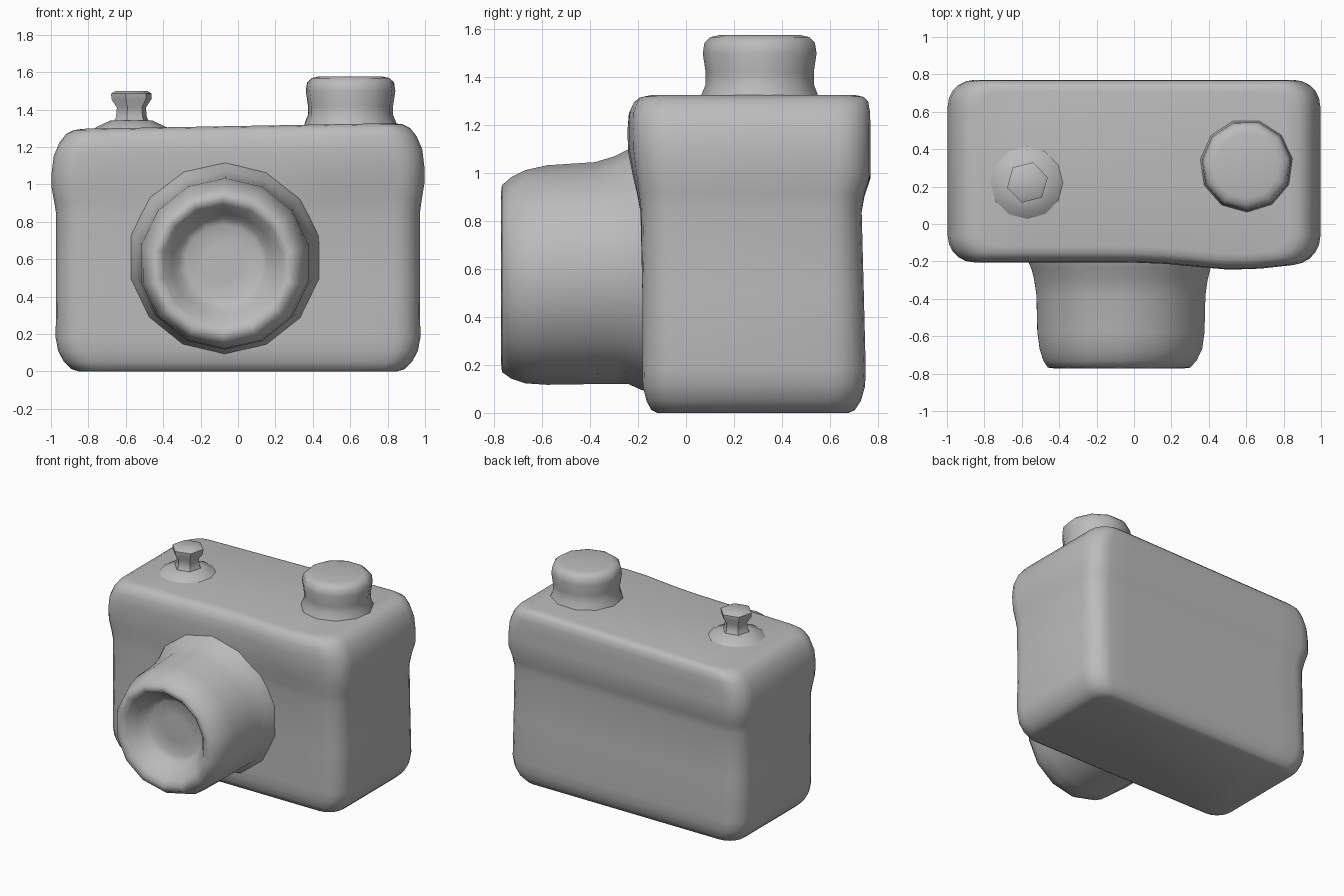
import bpy, bmesh, math
from mathutils import Vector

if "Cube" in bpy.data.objects:
    bpy.data.objects.remove(bpy.data.objects["Cube"])

grey = bpy.data.materials.new("warm_grey")
grey.diffuse_color = (0.5, 0.5, 0.5, 1)
grey.use_nodes = True
grey.node_tree.nodes["Principled BSDF"].inputs["Base Color"].default_value = grey.diffuse_color


def loft(name, rings, angle):
    """Skin a list of closed point rings and cap both ends."""
    bm = bmesh.new()
    vs = [[bm.verts.new(p) for p in ring] for ring in rings]
    n = len(vs[0])
    for a, b in zip(vs, vs[1:]):
        for i in range(n):
            bm.faces.new((a[i], a[(i + 1) % n], b[(i + 1) % n], b[i]))
    bm.faces.new(vs[0][::-1])
    bm.faces.new(vs[-1])
    bmesh.ops.recalc_face_normals(bm, faces=bm.faces)
    me = bpy.data.meshes.new(name)
    bm.to_mesh(me)
    bm.free()
    me.materials.append(grey)
    ob = bpy.data.objects.new(name, me)
    bpy.context.collection.objects.link(ob)
    bpy.ops.object.select_all(action='DESELECT')
    ob.select_set(True)
    bpy.context.view_layer.objects.active = ob
    bpy.ops.object.shade_smooth_by_angle(angle=math.radians(angle))
    return ob


def circle(cx, cy, cz, r, n, axis, turn=0.0):
    pts = []
    for i in range(n):
        t = math.tau * i / n + turn
        u, v = r * math.cos(t), r * math.sin(t)
        pts.append(Vector((cx + u, cy + v, cz)) if axis == 'Z' else Vector((cx + u, cy, cz + v)))
    return pts


def body_ring(z, hx, yf, yb, r):
    """Rounded rectangle with a sloping top and a grip swelling on the front."""
    corners = [(hx - r, yb - r, 0), (-hx + r, yb - r, 90), (-hx + r, yf + r, 180), (hx - r, yf + r, 270)]
    pts = []
    for cx, cy, a0 in corners:
        for k in range(6):
            t = math.radians(a0 + 18 * k)
            pts.append((cx + r * math.cos(t), cy + r * math.sin(t)))
        if a0 in (90, 270):
            continue
        # extra points along the long back and front walls
        y = cy + (r if a0 == 0 else -r)
        pts[-1] = (cx, y)
        if a0 == 180:
            pts += [(-cx_ + 0.0, y) for cx_ in [-(cx + (-2 * cx) * k / 10) for k in range(1, 10)]]
        else:
            pts += [(cx - 2 * cx * k / 10, y) for k in range(1, 10)]
    high = min(max((z - 0.8) / 0.3, 0), 1)
    out = []
    for x, y in pts:
        if y < 0:
            y -= 0.04 * high * math.exp(-((x - 0.55) / 0.3) ** 2)
        out.append(Vector((x, y, z + 0.018 * x * high)))
    return out


# camera body: height, half width, front, back, corner radius
body = [
    (0.0, 0.85, -0.12, 0.68, 0.10), (0.012, 0.89, -0.145, 0.705, 0.12),
    (0.05, 0.93, -0.165, 0.73, 0.13), (0.11, 0.962, -0.18, 0.747, 0.14),
    (0.18, 0.975, -0.182, 0.75, 0.14), (0.5, 0.972, -0.182, 0.742, 0.14),
    (0.84, 0.972, -0.185, 0.733, 0.14), (0.91, 0.982, -0.19, 0.745, 0.14),
    (0.99, 0.996, -0.198, 0.77, 0.14), (1.08, 0.996, -0.205, 0.77, 0.14),
    (1.17, 0.985, -0.205, 0.77, 0.14), (1.24, 0.955, -0.20, 0.768, 0.14),
    (1.285, 0.92, -0.18, 0.76, 0.13), (1.305, 0.88, -0.155, 0.74, 0.12),
    (1.312, 0.83, -0.12, 0.71, 0.10),
]
loft("camera_body", [body_ring(*b) for b in body], 60)

# lens barrel with a hollow front: depth, centre x, centre z, radius
lens = [
    (-0.12, -0.07, 0.61, 0.53), (-0.185, -0.07, 0.61, 0.515), (-0.24, -0.07, 0.61, 0.49),
    (-0.30, -0.07, 0.595, 0.475), (-0.38, -0.07, 0.583, 0.463), (-0.58, -0.07, 0.575, 0.458),
    (-0.67, -0.07, 0.568, 0.445), (-0.73, -0.075, 0.563, 0.42), (-0.768, -0.08, 0.56, 0.39),
    (-0.772, -0.08, 0.565, 0.355), (-0.75, -0.08, 0.57, 0.325), (-0.69, -0.08, 0.575, 0.275),
    (-0.64, -0.08, 0.58, 0.24), (-0.62, -0.08, 0.58, 0.205), (-0.625, -0.08, 0.58, 0.10),
]
loft("lens_barrel", [circle(x, y, z, r, 14, 'Y', 0.22) for y, x, z, r in lens], 70)

# large dial on the top plate: height, radius
dial = [(1.30, 0.255), (1.335, 0.245), (1.37, 0.23), (1.42, 0.23), (1.50, 0.242),
        (1.545, 0.235), (1.568, 0.21), (1.576, 0.175)]
loft("large_dial", [circle(0.602, 0.312, z, r, 11, 'Z', 0.15) for z, r in dial], 60)

# raised collar and shutter button
collar = [(1.28, 0.215), (1.305, 0.19), (1.328, 0.14), (1.342, 0.11)]
loft("button_collar", [circle(-0.57, 0.22, z, r, 12, 'Z') for z, r in collar], 60)
button = [(1.33, 0.10), (1.36, 0.085), (1.41, 0.08), (1.455, 0.11), (1.485, 0.112), (1.50, 0.085)]
loft("shutter_button", [circle(-0.57, 0.222, z, r, 6, 'Z', 0.25) for z, r in button], 50)
